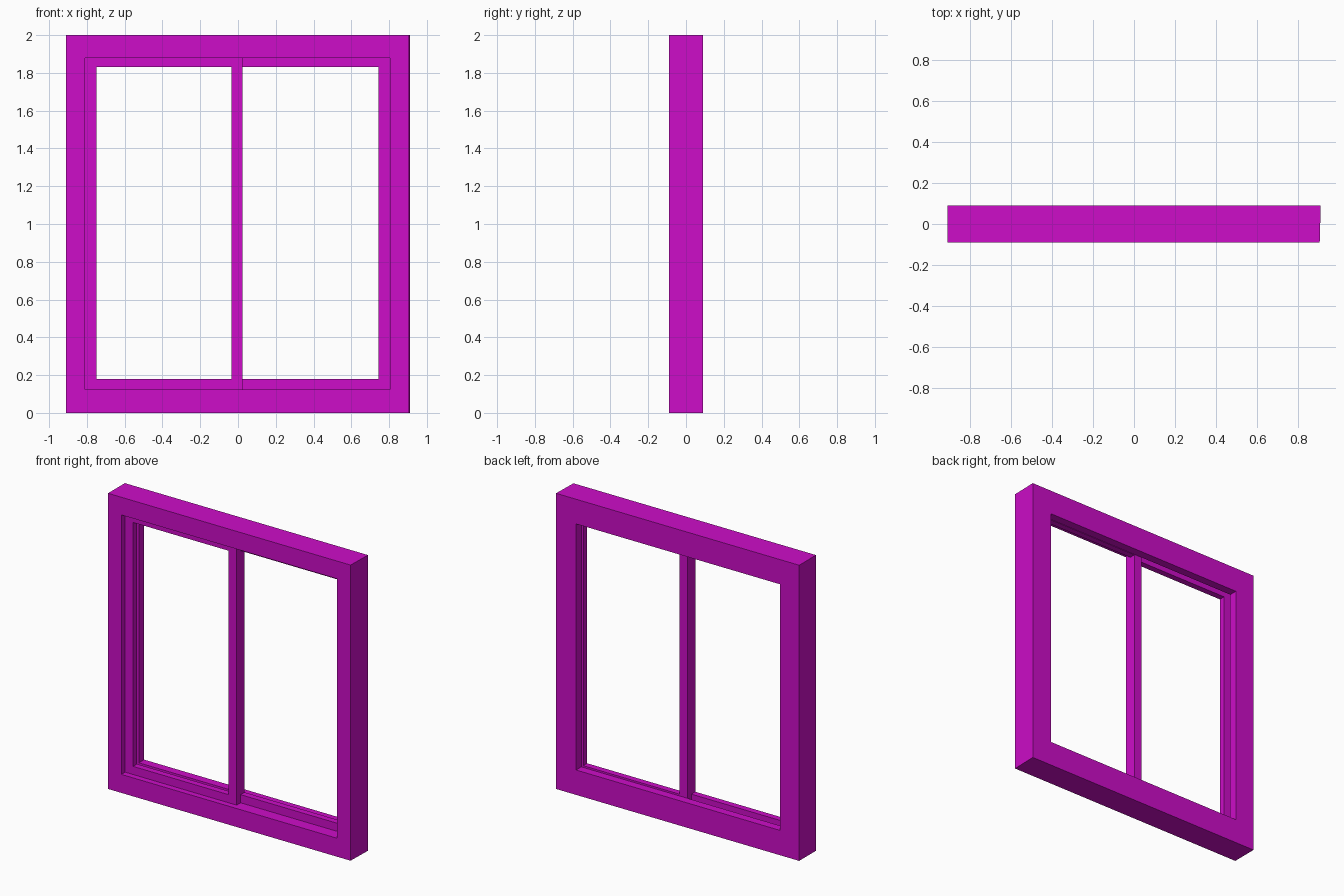
import bpy
import bmesh

cube = bpy.data.objects.get("Cube")
if cube:
    bpy.data.objects.remove(cube, do_unlink=True)

# One painted finish for the whole window
paint = bpy.data.materials.new("magenta_paint")
paint.use_nodes = True
color = (0.61, 0.004, 0.58, 1)
paint.diffuse_color = color
paint.node_tree.nodes["Principled BSDF"].inputs["Base Color"].default_value = color


def rect_loft(name, sections):
    """Closed ring lofted through rectangles (x0, x1, z0, z1, y)."""
    bm = bmesh.new()
    loops = [[bm.verts.new((x, y, z)) for x, z in
              ((x0, z0), (x1, z0), (x1, z1), (x0, z1))]
             for x0, x1, z0, z1, y in sections]
    for i, a in enumerate(loops):
        b = loops[(i + 1) % len(loops)]
        for j in range(4):
            k = (j + 1) % 4
            bm.faces.new((a[j], a[k], b[k], b[j]))
    bmesh.ops.recalc_face_normals(bm, faces=bm.faces)
    mesh = bpy.data.meshes.new(name)
    bm.to_mesh(mesh)
    bm.free()
    mesh.materials.append(paint)
    obj = bpy.data.objects.new(name, mesh)
    bpy.context.collection.objects.link(obj)
    return obj


FRONT, BACK = -0.09, 0.09
SASH_Y, SASH_DEPTH = -0.05, 0.042
LIP_Y = SASH_Y + 2 * SASH_DEPTH
rebate = (-0.81, 0.805, 0.125, 1.88)
lip = (-0.765, 0.76, 0.168, 1.833)

# Outer frame: rebate at the front, narrower lip at the back
rect_loft("outer_frame", [
    (-0.91, 0.905, 0, 2, FRONT),
    (-0.91, 0.91, 0, 2, BACK),
    (*lip, BACK),
    (*lip, LIP_Y),
    (*rebate, LIP_Y),
    (*rebate, FRONT),
])


# Sliding sashes, one behind the other, overlapping at the middle stile
def sash(name, x0, x1, y):
    outer = (x0, x1, rebate[2], rebate[3])
    opening = (x0 + 0.06, x1 - 0.06, 0.18, 1.83)
    rect_loft(name, [(*outer, y), (*outer, y + SASH_DEPTH),
                     (*opening, y + SASH_DEPTH), (*opening, y)])


sash("front_sash", rebate[0], 0.025, SASH_Y)
sash("rear_sash", -0.035, rebate[1], SASH_Y + SASH_DEPTH)
